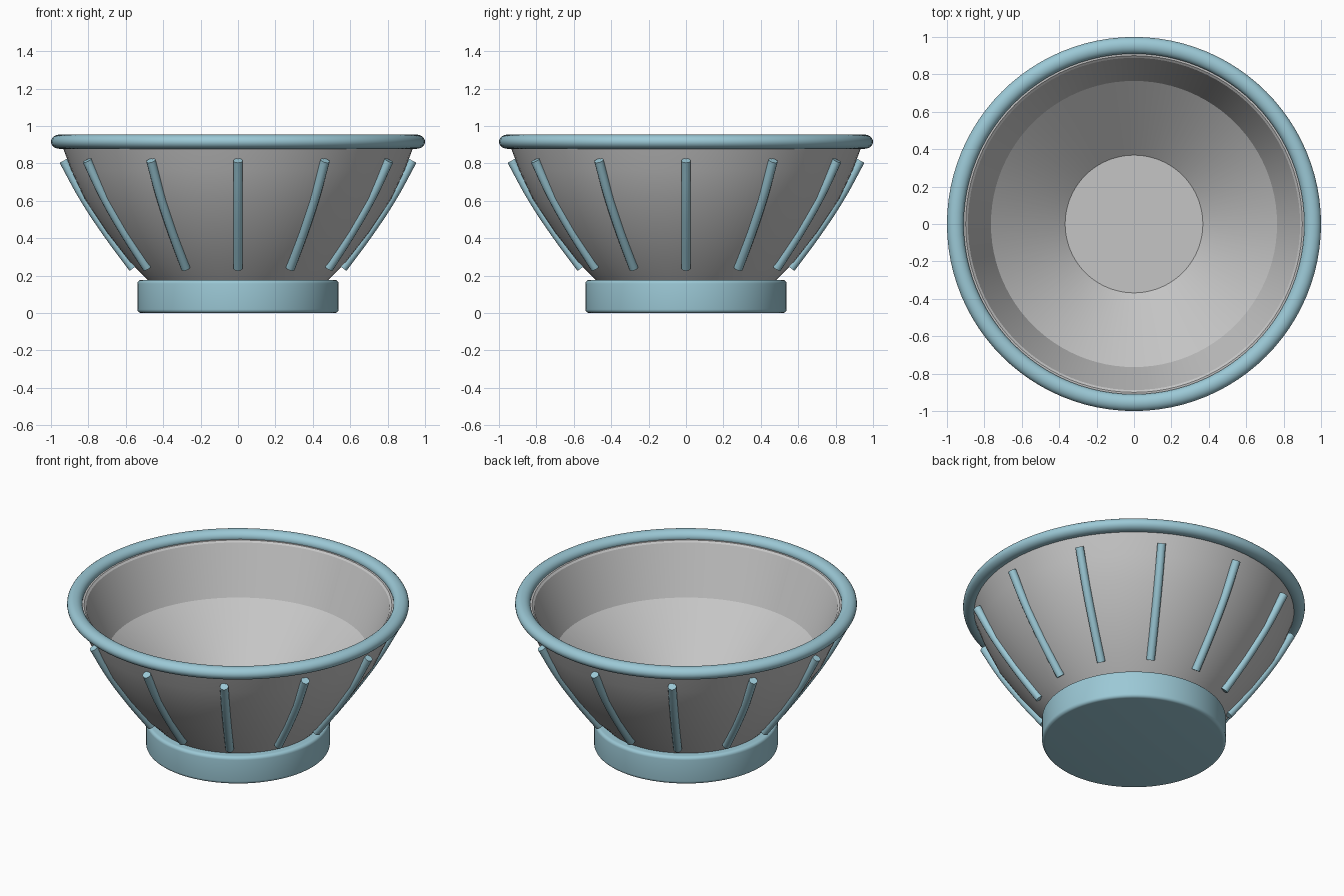
import bpy
import bmesh
from math import sin, cos, pi, radians

cube = bpy.data.objects.get("Cube")
if cube:
    bpy.data.objects.remove(cube, do_unlink=True)


def make_material(name, rgb):
    mat = bpy.data.materials.new(name)
    mat.use_nodes = True
    mat.diffuse_color = (*rgb, 1)
    mat.node_tree.nodes["Principled BSDF"].inputs["Base Color"].default_value = (*rgb, 1)
    return mat


GREY = make_material("light_grey", (0.56, 0.56, 0.56))
BLUE = make_material("pale_blue", (0.33, 0.58, 0.67))


def lathe(name, profile, mat, closed=False, sharp=30, steps=96):
    """Spin a profile of (radius, height) points about the z axis."""
    bm = bmesh.new()
    verts = [bm.verts.new((r, 0, z)) for r, z in profile]
    pairs = list(zip(verts, verts[1:]))
    if closed:
        pairs.append((verts[-1], verts[0]))
    edges = [bm.edges.new(p) for p in pairs]
    bmesh.ops.spin(bm, geom=verts + edges, cent=(0, 0, 0), axis=(0, 0, 1),
                   angle=2 * pi, steps=steps)
    bmesh.ops.remove_doubles(bm, verts=bm.verts, dist=0.0001)
    bmesh.ops.recalc_face_normals(bm, faces=bm.faces)
    mesh = bpy.data.meshes.new(name)
    bm.to_mesh(mesh)
    bm.free()
    mesh.materials.append(mat)
    mesh.shade_smooth()
    mesh.set_sharp_from_angle(angle=radians(sharp))
    obj = bpy.data.objects.new(name, mesh)
    bpy.context.collection.objects.link(obj)
    return obj


def arc(r, z, radius, start, end, n=5):
    """Rounded corner points for a profile."""
    angles = [radians(start + (end - start) * i / n) for i in range(n + 1)]
    return [(r + radius * cos(a), z + radius * sin(a)) for a in angles]


# Bowl: outer wall, softened lip, inner wall with a crease, flat floor
outer = [(0, 0.1), (0.41, 0.1), (0.485, 0.18), (0.575, 0.27), (0.70, 0.43),
         (0.82, 0.61), (0.89, 0.76), (0.945, 0.908)]
inner = [(0.90, 0.908), (0.888, 0.898), (0.765, 0.6), (0.368, 0.27), (0, 0.27)]
lathe("bowl", outer + inner, GREY, sharp=12)

# Foot: rounded drum, recessed on top to hold the bowl
foot = [(0, 0)] + arc(0.518, 0.02, 0.02, -90, 0) + arc(0.518, 0.157, 0.02, 0, 90)
lathe("foot", foot + [(0.46, 0.177), (0.40, 0.09), (0, 0.09)], BLUE)

# Rim: thick rounded ring around the lip
section = [(0.955 + 0.045 * cos(a), 0.916 + 0.038 * sin(a))
           for a in (2 * pi * i / 24 for i in range(24))]
lathe("rim", section, BLUE, closed=True)

# Ribs: bent round bars spaced evenly around the wall
RIB_COUNT = 12
rib_path = [(0.56, 0.24), (0.70, 0.43), (0.825, 0.62), (0.932, 0.815)]
curve = bpy.data.curves.new("ribs", "CURVE")
curve.dimensions = "3D"
curve.bevel_depth = 0.025
curve.bevel_resolution = 4
curve.resolution_u = 6
curve.use_fill_caps = True
curve.materials.append(BLUE)
for i in range(RIB_COUNT):
    a = 2 * pi * i / RIB_COUNT
    spline = curve.splines.new("BEZIER")
    spline.bezier_points.add(len(rib_path) - 1)
    for point, (r, z) in zip(spline.bezier_points, rib_path):
        point.co = (r * cos(a), r * sin(a), z)
        point.handle_left_type = point.handle_right_type = "AUTO"
ribs = bpy.data.objects.new("ribs", curve)
bpy.context.collection.objects.link(ribs)
